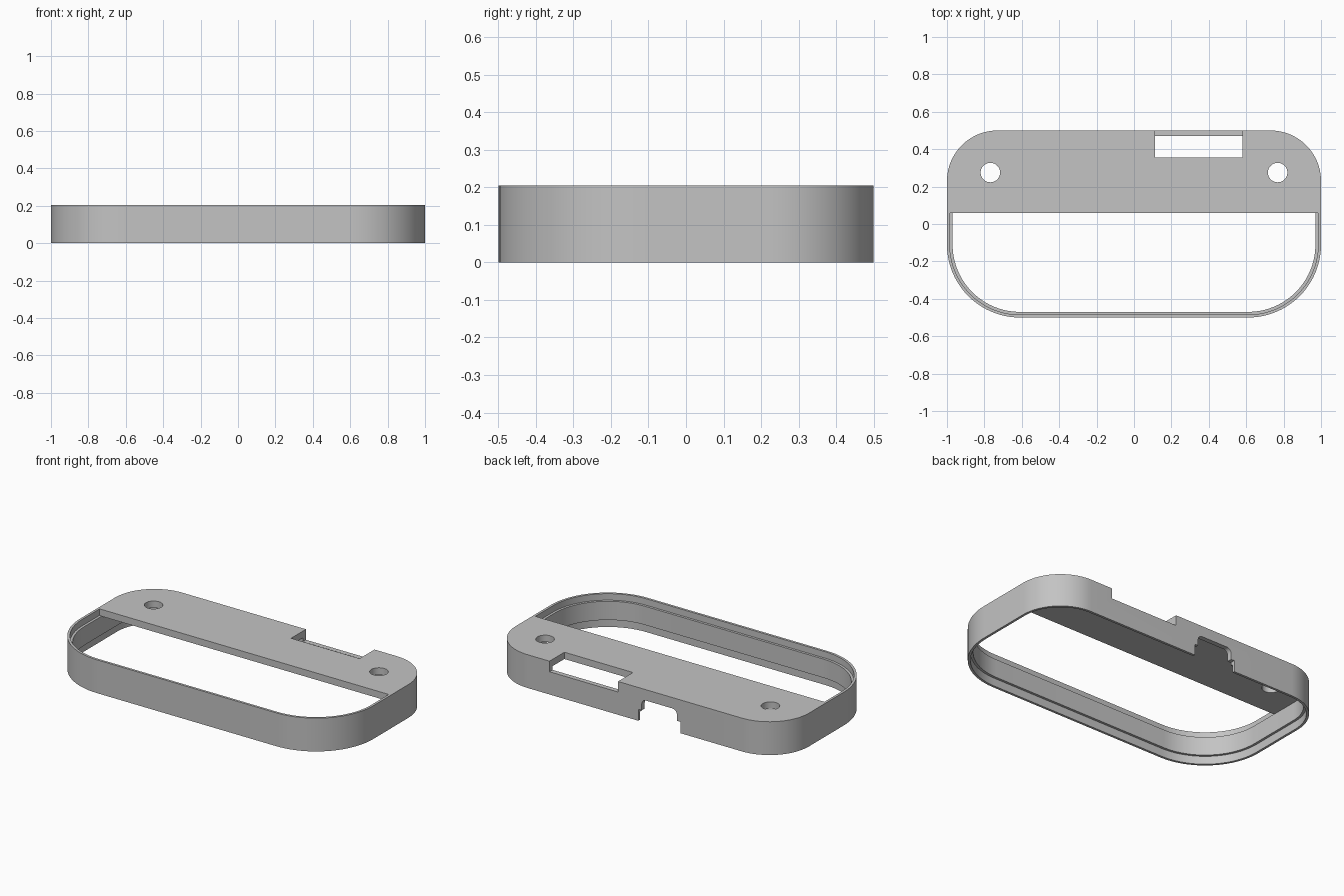
import bpy
import bmesh
from math import cos, sin, pi, radians

cube = bpy.data.objects.get("Cube")
if cube:
    bpy.data.objects.remove(cube, do_unlink=True)

HEIGHT = 0.205
PLATE_BOTTOM = 0.165
LIP = 0.015      # thin rim thickness
WALL = 0.03      # full wall thickness

grey = bpy.data.materials.new("plain grey")
grey.use_nodes = True
colour = (0.55, 0.55, 0.55, 1)
grey.diffuse_color = colour
grey.node_tree.nodes["Principled BSDF"].inputs["Base Color"].default_value = colour


def outline(inset, front=-0.5, front_radius=0.39, back_radius=0.27, steps=20):
    """Rounded rectangle, counter-clockwise, with its own front and back radii."""
    points = []
    corners = ((1, 0.5, back_radius, 0), (-1, 0.5, back_radius, 1),
               (-1, front, front_radius, 2), (1, front, front_radius, 3))
    for x, y, radius, quarter in corners:
        if not radius:
            points.append((x * (1 - inset), y))
            continue
        cx = x * (1 - radius)
        cy = y - radius if quarter < 2 else y + radius
        for i in range(steps + 1):
            a = (quarter + i / steps) * pi / 2
            r = radius - inset
            points.append((cx + r * cos(a), cy + r * sin(a)))
    return points


def finish(name, bm):
    bmesh.ops.recalc_face_normals(bm, faces=bm.faces)
    mesh = bpy.data.meshes.new(name)
    bm.to_mesh(mesh)
    bm.free()
    mesh.materials.append(grey)
    obj = bpy.data.objects.new(name, mesh)
    bpy.context.collection.objects.link(obj)
    return obj


def skin(bm, loops, closed):
    """Join matching closed loops of vertices with quads."""
    count = len(loops[0])
    for k in range(len(loops) if closed else len(loops) - 1):
        a, b = loops[k], loops[(k + 1) % len(loops)]
        for i in range(count):
            j = (i + 1) % count
            bm.faces.new((a[i], a[j], b[j], b[i]))


def prism(name, points, low, high, along_y=False):
    bm = bmesh.new()
    loops = []
    for h in (low, high):
        loops.append([bm.verts.new((u, h, v) if along_y else (u, v, h))
                      for u, v in points])
    skin(bm, loops, False)
    for loop in loops:
        bm.faces.new(loop)
    return finish(name, bm)


def combine(target, other, operation):
    mod = target.modifiers.new(operation.lower(), "BOOLEAN")
    mod.operation = operation
    mod.solver = "EXACT"
    mod.object = other
    with bpy.context.temp_override(object=target, active_object=target):
        bpy.ops.object.modifier_apply(modifier=mod.name)
    bpy.data.objects.remove(other, do_unlink=True)


def box(x0, x1, y0, y1):
    return [(x0, y0), (x1, y0), (x1, y1), (x0, y1)]


# Wall: a stepped section swept round the outline, rebated at top and bottom
section = [(0, 0), (0, HEIGHT), (LIP, HEIGHT), (LIP, PLATE_BOTTOM),
           (WALL, PLATE_BOTTOM), (WALL, 0.05), (LIP, 0.05), (LIP, 0)]
bm = bmesh.new()
rings = [[bm.verts.new((x, y, z)) for x, y in outline(inset)] for inset, z in section]
skin(bm, rings, True)
casing = finish("casing_frame", bm)

# Top plate covering the back part
plate = prism("top_plate", outline(0.008, front=0.06, front_radius=0),
              PLATE_BOTTOM - 0.002, HEIGHT)
# Keep the plate inside the back wall
for v in plate.data.vertices:
    if v.co.y > 0.492:
        v.co.y = 0.492
combine(casing, plate, "UNION")

# Screw holes
for side in (-1, 1):
    circle = [(side * 0.768 + 0.052 * cos(i * pi / 20), 0.275 + 0.052 * sin(i * pi / 20))
              for i in range(40)]
    combine(casing, prism("hole_cutter", circle, 0.1, 0.3), "DIFFERENCE")

# Window through the plate and the top of the back wall
combine(casing, prism("window_cutter", box(0.113, 0.58, 0.355, 0.6), 0.14, 0.3), "DIFFERENCE")

# Stepped cable slot in the bottom of the back wall
half = [(0.143, -0.1), (0.143, 0.07), (0.12, 0.07), (0.12, 0.108)]
half += [(0.09 + 0.03 * cos(i * pi / 12), 0.108 + 0.03 * sin(i * pi / 12)) for i in range(1, 7)]
slot = [(-0.168 + x, z) for x, z in half] + [(-0.168 - x, z) for x, z in reversed(half)]
combine(casing, prism("slot_cutter", slot, 0.4, 0.6, along_y=True), "DIFFERENCE")

# Smooth corners, sharp rims
bpy.ops.object.select_all(action="DESELECT")
casing.select_set(True)
bpy.context.view_layer.objects.active = casing
bpy.ops.object.shade_smooth_by_angle(angle=radians(30))
